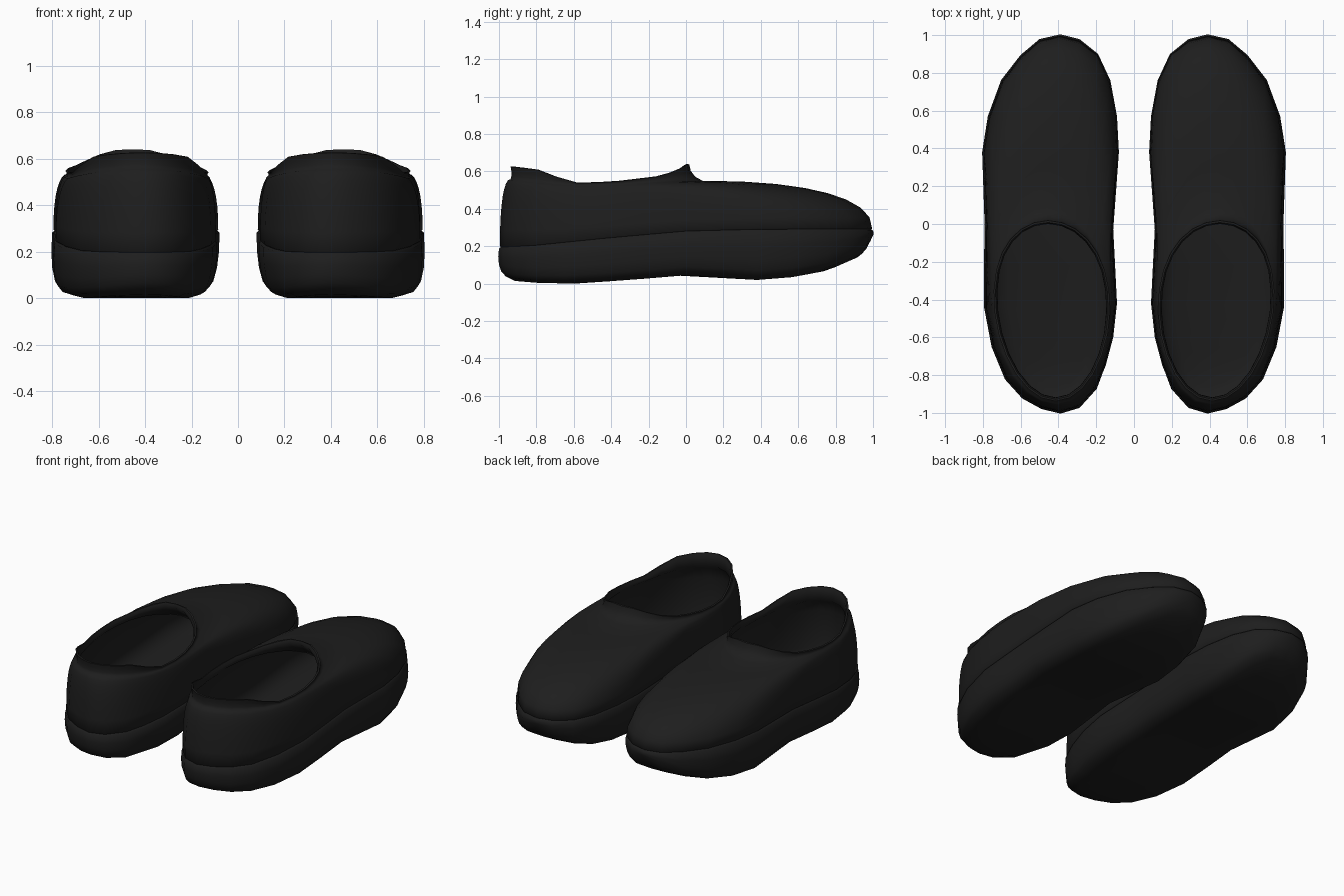
import bpy, bmesh, math
from mathutils import Vector

cube = bpy.data.objects.get("Cube")
if cube:
    bpy.data.objects.remove(cube)

mat = bpy.data.materials.new("matte_black")
mat.use_nodes = True
colour = (0.013, 0.013, 0.013, 1)
mat.diffuse_color = colour
bsdf = mat.node_tree.nodes["Principled BSDF"]
bsdf.inputs["Base Color"].default_value = colour
bsdf.inputs["Roughness"].default_value = 0.8

# Plan outline of one shoe: outer side toe to heel, then inner side heel to toe
OUTLINE = [(.39, 1), (.5, .975), (.6, .89), (.7, .76), (.77, .57), (.8, .38), (.787, 0),
           (.79, -.22), (.79, -.44), (.75, -.65), (.68, -.82), (.59, -.92), (.49, -.975),
           (.39, -1), (.29, -.97), (.2, -.87), (.15, -.75), (.11, -.6), (.09, -.42),
           (.1, -.22), (.11, -.03), (.08, .38), (.09, .57), (.125, .76), (.19, .9), (.29, .975)]
N = len(OUTLINE)

# Height curves along the shoe, as (y, z) points
SEAM = [(-1, .2), (-.85, .205), (-.4, .25), (0, .285), (.4, .295), (1, .295)]
BOTTOM = [(-1, .04), (-.92, .015), (-.8, .005), (-.6, 0), (-.3, .02), (0, .045),
          (.38, .02), (.57, .035), (.755, .07), (.95, .155), (1, .24)]
RIM = [(-.95, .63), (-.8, .612), (-.74, .6), (-.68, .565), (-.58, .54), (-.4, .545),
       (-.15, .575), (-.05, .605), (0, .64)]
NECK = [(-.95, .56), (-.6, .52), (-.4, .525), (-.1, .545), (.06, .55)]


def height(curve, y):
    if y <= curve[0][0]:
        return curve[0][1]
    for (y0, z0), (y1, z1) in zip(curve, curve[1:]):
        if y <= y1:
            return z0 + (z1 - z0) * (y - y0) / (y1 - y0)
    return curve[-1][1]


def inset(p, d):
    """Move an outline point towards the lengthwise axis of the shoe."""
    axis = Vector((.43, max(-.6, min(.55, p[1]))))
    v = Vector(p)
    return v + (axis - v).normalized() * d


def opening(i, grow, front=0):
    """Point on the egg-shaped foot opening, widened by grow."""
    a = 2 * math.pi * i / N
    c, s = math.cos(a), math.sin(a)
    y = -.46 + (.46 + grow) * c + .05 * s * s + front * max(c, 0) ** 2
    return Vector((.435 + .02 * c + (.29 + grow) * s, y))


def seam_ring(d, drop):
    return [(*inset(o, d), height(SEAM, o[1]) - drop) for o in OUTLINE]


def sole_ring(d, f):
    ring = []
    for o in OUTLINE:
        # The inner side of the sole tapers a little more
        p = inset(o, d + (.018 * (1 - f) if o[0] < .2 else 0))
        low, top = height(BOTTOM, p.y), height(SEAM, o[1]) - .012
        ring.append((*p, low + (top - low) * f))
    return ring


def upper_ring(t, d=0):
    """Rounded side wall: t goes from the seam (0) to the neck (1)."""
    a = t * math.pi / 2
    u, f = math.cos(a) ** (2 / 2.3), math.sin(a) ** (2 / 2.3)
    ring = []
    for i, o in enumerate(OUTLINE):
        s, n = inset(o, .005 + d), opening(i, .018 - d, .07)
        z0, z1 = height(SEAM, o[1]), height(NECK, n.y) - d * .6
        ring.append((*n.lerp(s, u), z0 + (z1 - z0) * f))
    return ring


def rim_ring(grow, drop, front=0):
    pts = [opening(i, grow, front) for i in range(N)]
    return [(*p, height(RIM, p.y) - drop) for p in pts]


def collar_ring(blend, grow, front):
    """Ring partway from the neck up to the rim."""
    ring = []
    for i in range(N):
        p = opening(i, grow, front)
        z0, z1 = height(NECK, p.y), height(RIM, opening(i, 0).y)
        ring.append((*p, z0 + (z1 - z0) * blend))
    return ring


def loft(name, rings, side):
    """Join the rings and close the last one with quads running across."""
    bm = bmesh.new()
    loops = [[bm.verts.new((side * x, y, z)) for x, y, z in r] for r in rings]
    for a, b in zip(loops, loops[1:]):
        for i in range(N):
            j = (i + 1) % N
            bm.faces.new((a[i], a[j], b[j], b[i]))
    r = loops[-1]
    for i in range(N // 2):
        quad = [r[i], r[i + 1], r[N - i - 1], r[(N - i) % N]]
        bm.faces.new(list(dict.fromkeys(quad)))
    bmesh.ops.recalc_face_normals(bm, faces=bm.faces)
    # The outer wall must face away from the shoe
    bm.faces.ensure_lookup_table()
    if bm.faces[N * 2 + N // 4].normal.x * side < 0:
        bmesh.ops.reverse_faces(bm, faces=bm.faces)
    mesh = bpy.data.meshes.new(name)
    bm.to_mesh(mesh)
    bm.free()
    mesh.materials.append(mat)
    obj = bpy.data.objects.new(name, mesh)
    bpy.context.collection.objects.link(obj)
    bpy.ops.object.select_all(action='DESELECT')
    obj.select_set(True)
    bpy.context.view_layer.objects.active = obj
    bpy.ops.object.shade_smooth_by_angle(angle=math.radians(65))


STEPS = [0, .12, .25, .38, .5, .62, .75, .88, 1]
for label, side in (("left", 1), ("right", -1)):
    # Sole with a rounded lower edge
    sole = [seam_ring(.01, .004)]
    sole += [sole_ring(d, f) for d, f in
             ((0, 1), (-.004, .7), (0, .42), (.012, .2), (.035, .07), (.085, 0), (.18, 0))]
    loft(label + "_sole", sole, side)

    # Upper: outer wall, flared collar, then the lining down to a dished footbed
    upper = [seam_ring(.01, .004)] + [upper_ring(t) for t in STEPS]
    upper += [collar_ring(.25, .014, .035), collar_ring(.6, .013, .012),
              rim_ring(.018, .003), rim_ring(.008, 0), rim_ring(0, .02)]
    upper += [upper_ring(t, .02) for t in STEPS[::-2]]
    upper += [seam_ring(d, drop) for d, drop in ((.035, .04), (.07, .08), (.13, .1))]
    loft(label + "_upper", upper, side)
